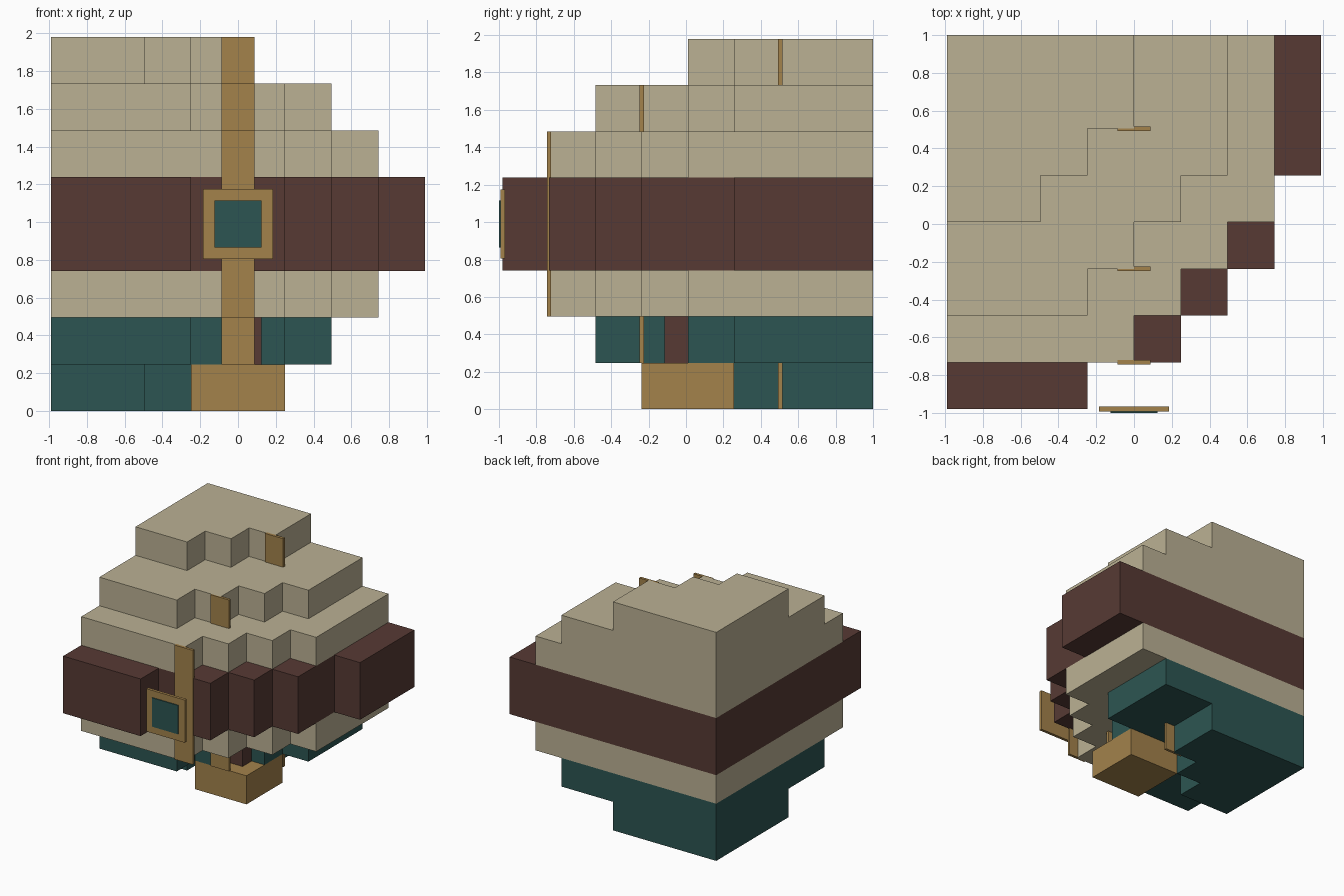
import bpy, bmesh
from mathutils import Vector

if "Cube" in bpy.data.objects:
    bpy.data.objects.remove(bpy.data.objects["Cube"])

U = 0.2475            # grid unit
X0, Y0 = -0.99, 1.0   # back left corner of the stepped body


def material(name, rgb):
    lin = [((c / 255 + 0.055) / 1.055) ** 2.4 for c in rgb]
    m = bpy.data.materials.new(name)
    m.diffuse_color = (*lin, 1)
    m.use_nodes = True
    m.node_tree.nodes["Principled BSDF"].inputs["Base Color"].default_value = m.diffuse_color
    return m


BEIGE = material("beige", (187, 177, 148))
BROWN = material("dark_brown", (87, 58, 52))
TEAL = material("dark_teal", (44, 85, 82))
GOLD = material("old_gold", (163, 130, 75))


def finish(name, bm, mat):
    bmesh.ops.recalc_face_normals(bm, faces=bm.faces[:])
    me = bpy.data.meshes.new(name)
    bm.to_mesh(me)
    bm.free()
    me.materials.append(mat)
    ob = bpy.data.objects.new(name, me)
    bpy.context.collection.objects.link(ob)
    return ob


def stepped_layer(name, rows, z0, z1, mat):
    """Extrude a staircase outline; rows = cells per row, from the back forward."""
    pts = [(0, 0), (rows[0], 0)]
    for j, n in enumerate(rows):
        nxt = rows[j + 1] if j + 1 < len(rows) else 0
        if nxt != n:
            pts += [(n, j + 1), (nxt, j + 1)]
    bm = bmesh.new()
    face = bm.faces.new([bm.verts.new((X0 + i * U, Y0 - j * U, z0 * U)) for i, j in pts])
    ext = bmesh.ops.extrude_face_region(bm, geom=[face], use_keep_orig=True)
    top = [v for v in ext["geom"] if isinstance(v, bmesh.types.BMVert)]
    bmesh.ops.translate(bm, verts=top, vec=(0, 0, (z1 - z0) * U))
    return finish(name, bm, mat)


def box(name, lo, hi, mat):
    lo, hi = Vector(lo), Vector(hi)
    bm = bmesh.new()
    bmesh.ops.create_cube(bm, size=1)
    bmesh.ops.scale(bm, vec=hi - lo, verts=bm.verts)
    bmesh.ops.translate(bm, vec=(lo + hi) / 2, verts=bm.verts)
    return finish(name, bm, mat)


# stepped body, mirrored in height around the wide belt
SMALL = [4, 4, 3, 2]
MEDIUM = [6, 6, 6, 5, 4, 3]
LARGE = [7, 7, 7, 7, 6, 5, 4]
BELT = [8, 8, 8, 7, 7, 6, 5, 3]
stepped_layer("trousers_bottom", SMALL, 0, 1, TEAL)
stepped_layer("trousers_top", MEDIUM, 1, 2, TEAL)
stepped_layer("shirt_lower", LARGE, 2, 3, BEIGE)
stepped_layer("belt", BELT, 3, 5, BROWN)
stepped_layer("shirt_middle", LARGE, 5, 6, BEIGE)
stepped_layer("shirt_upper", MEDIUM, 6, 7, BEIGE)
stepped_layer("shirt_top", SMALL, 7, 8, BEIGE)

# vertical trim strip following the steps
for name, row, z0, z1 in (("trim_bottom", 2, 0, 1), ("trim_low", 5, 1, 2),
                          ("trim_middle", 7, 2, 6), ("trim_high", 5, 6, 7),
                          ("trim_top", 2, 7, 8)):
    y = Y0 - row * U
    box(name, (-0.0875, y - 0.012, z0 * U), (0.0875, y + 0.012, z1 * U), GOLD)

# belt buckle
box("buckle_frame", (-0.185, -0.992, 0.805), (0.185, -0.967, 1.175), GOLD)
box("buckle_center", (-0.125, -1.0, 0.865), (0.125, -0.99, 1.115), TEAL)

# foot block and its stem
box("foot_block", (-U, 0.01 - U, 0), (U, 0.01 + U, U), GOLD)
box("foot_stem", (-U / 2, 0.01 - U / 2, U), (U / 2, 0.01 + U / 2, 2 * U), BROWN)
